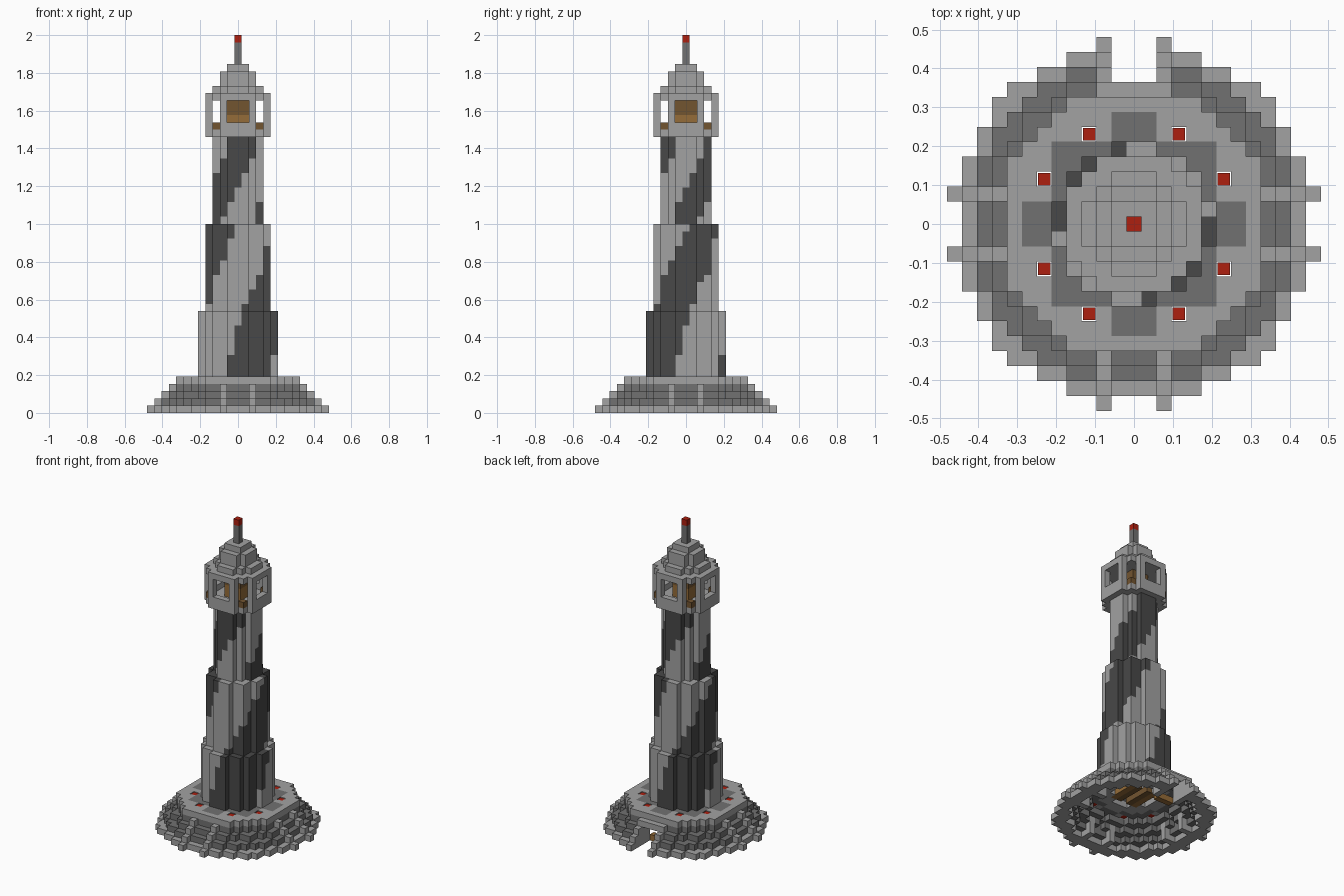
import bpy, bmesh, math
from mathutils import Vector

if "Cube" in bpy.data.objects:
    bpy.data.objects.remove(bpy.data.objects["Cube"])

U = 1 / 26  # edge of one block

COLOURS = {
    "light_stone": (0.36, 0.36, 0.36),
    "dark_stone": (0.165, 0.165, 0.165),
    "charcoal": (0.065, 0.065, 0.065),
    "red": (0.42, 0.014, 0.005),
    "golden_wood": (0.30, 0.15, 0.04),
    "brown_wood": (0.17, 0.09, 0.03),
}
MATS = {}
for label, rgb in COLOURS.items():
    m = bpy.data.materials.new(label)
    m.use_nodes = True
    m.diffuse_color = (*rgb, 1)
    m.node_tree.nodes["Principled BSDF"].inputs["Base Color"].default_value = (*rgb, 1)
    MATS[label] = m
LABELS = list(COLOURS)

SIDES = [Vector(d) for d in ((1, 0, 0), (-1, 0, 0), (0, 1, 0),
                             (0, -1, 0), (0, 0, 1), (0, 0, -1))]


def build(name, cells, scale=1.0):
    """Blocks {(i, j, k): colour}; only exposed sides get faces."""
    bm = bmesh.new()
    for cell, label in cells.items():
        centre = Vector(cell) + Vector((0, 0, 0.5))
        for n in SIDES:
            if tuple(int(a + b) for a, b in zip(cell, n)) in cells:
                continue
            a = Vector((n.y, n.z, n.x))
            b = n.cross(a)
            corners = [centre + (n + s * a + t * b) * 0.5 * scale
                       for s, t in ((-1, -1), (1, -1), (1, 1), (-1, 1))]
            f = bm.faces.new([bm.verts.new(c * U) for c in corners])
            f.material_index = LABELS.index(label)
    bmesh.ops.remove_doubles(bm, verts=bm.verts, dist=U * 0.01)
    mesh = bpy.data.meshes.new(name)
    bm.to_mesh(mesh)
    bm.free()
    for label in LABELS:
        mesh.materials.append(MATS[label])
    ob = bpy.data.objects.new(name, mesh)
    bpy.context.collection.objects.link(ob)
    return ob


def disc(outer, inner=-1):
    """Grid cells whose squared distance lies in (inner, outer]."""
    r = range(-12, 13)
    return [(i, j) for i in r for j in r if inner < i * i + j * j <= outer]


def both_ways(i, j):
    """All mirrored and swapped copies of a grid cell."""
    return {p for s in (1, -1) for t in (1, -1)
            for p in ((s * i, t * j), (s * j, t * i))}


# Stepped plinth: hollow rings with buttress ribs and a doorway at the back
TORCHES = both_ways(3, 6)
plinth = {}
steps = [(145, 98, "light_stone"), (117, 80, "dark_stone"),
         (98, 64, "dark_stone"), (80, 49, "dark_stone"), (80, 12, "light_stone")]
for k, (outer, inner, label) in enumerate(steps):
    for i, j in disc(outer, inner):
        if max(abs(i), abs(j)) < 12:
            plinth[i, j, k] = label
    if k < 4:
        for reach in range(8, 13 - k):
            for i, j in both_ways(2, reach):
                plinth[i, j, k] = "light_stone"
for (i, j, k) in list(plinth):
    if k == 4:
        near, far = sorted((abs(i), abs(j)))
        if far <= 5 and i * i + j * j > 26 or near <= 1 and far in (6, 7):
            plinth[i, j, k] = "dark_stone"
        if (i, j) in TORCHES:
            del plinth[i, j, k]
    elif abs(i) <= 1 and j > 0:
        del plinth[i, j, k]
for i in (-1, 0, 1):  # lintel over the doorway
    for j in (8, 9):
        plinth[i, j, 3] = "light_stone"
build("plinth", plinth)

# Torches sunk into the top of the plinth
build("torches", {(i, j, 4): "red" for i, j in TORCHES}, 0.85)

# Timber beams under the tower and a threshold inside the doorway
build("floor_beams", {(i, j, 4): "golden_wood" if abs(i) == 2 else "brown_wood"
                      for i in (-2, -1, 1, 2) for j in range(-2, 3)})
build("threshold", {(i, 7, 0): "golden_wood" for i in (-1, 0, 1)})

# Three tower tiers with a pair of spiral stripes
# (bottom, top, outer, inner, stripe end angle at bottom, degrees per block)
tiers = [("lower_tower", 5, 14, 26, 12, 159, 2.9),
         ("middle_tower", 14, 26, 18, 8, 188, 7.0),
         ("upper_tower", 26, 38, 10, 2, 219, 10.2)]
for name, low, high, outer, inner, end, twist in tiers:
    cells = {}
    for k in range(low, high):
        edge = end + twist * (k + 0.5 - low)
        for i, j in disc(outer, inner):
            angle = math.degrees(math.atan2(j, i))
            striped = (edge - angle) % 180 < 88
            cells[i, j, k] = "charcoal" if striped else "light_stone"
    build(name, cells)

# Lantern room: floor, sills, posts and top ring
room = {(i, j, 38): "light_stone" for i, j in disc(20)}
for i in (-1, 0, 1):
    for i2, j2 in both_ways(i, 4):
        room[i2, j2, 39] = "light_stone"
for i, j in both_ways(3, 3):
    room[i, j, 39] = "brown_wood"
for k in range(39, 43):
    for i, j in both_ways(2, 4):
        room[i, j, k] = "light_stone"
build("lantern_room", room)

# Lamp in the middle of the lantern room
build("lamp", {(i, j, k): "brown_wood" if k > 40 else "golden_wood"
               for i, j in disc(2) for k in range(39, 43)})

# Stepped roof
roof = {}
for k, size in ((43, 20), (44, 10), (45, 5), (46, 5), (47, 2)):
    for i, j in disc(size):
        roof[i, j, k] = "light_stone"
build("roof", roof)

# Mast with a red beacon
mast = {(0, 0, k): "dark_stone" for k in range(48, 51)}
mast[0, 0, 51] = "red"
build("mast", mast)
